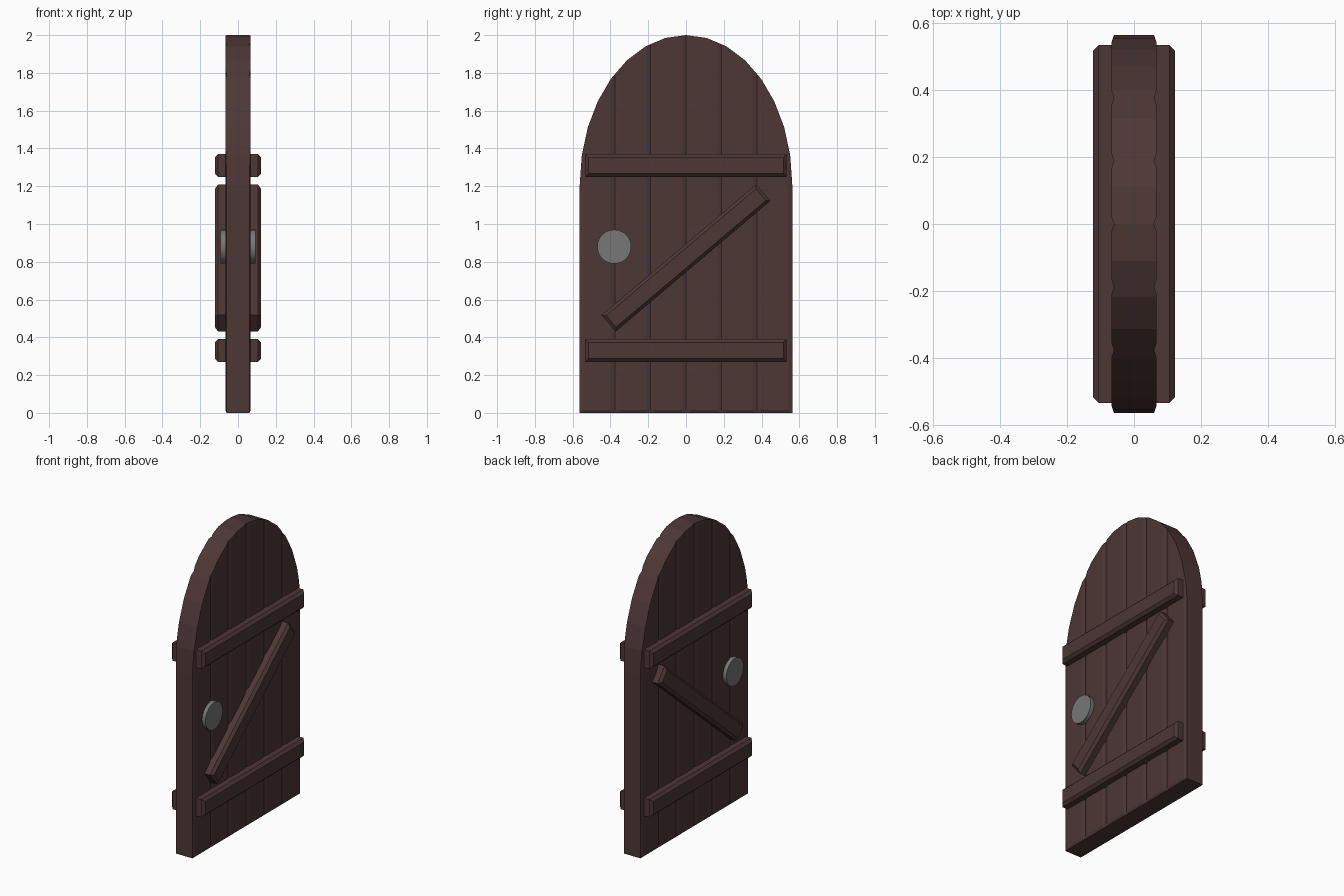
import bpy, bmesh, math
from mathutils import Matrix, Vector

if "Cube" in bpy.data.objects:
    bpy.data.objects.remove(bpy.data.objects["Cube"])

HALF_W, SPRING, TOP = 0.5625, 1.21, 2.0
PLANK = HALF_W / 3


def material(name, color):
    m = bpy.data.materials.new(name)
    m.diffuse_color = color
    m.use_nodes = True
    m.node_tree.nodes["Principled BSDF"].inputs["Base Color"].default_value = m.diffuse_color
    return m


wood = material("dark_wood", (0.075, 0.038, 0.036, 1))
metal = material("grey_metal", (0.185, 0.185, 0.185, 1))


def add_object(name, bm, mat):
    bmesh.ops.recalc_face_normals(bm, faces=bm.faces)
    mesh = bpy.data.meshes.new(name)
    bm.to_mesh(mesh)
    bm.free()
    mesh.materials.append(mat)
    ob = bpy.data.objects.new(name, mesh)
    bpy.context.collection.objects.link(ob)
    return ob


# Arched panel: columns across the width, grooved between six planks
arch = [(-HALF_W * math.cos(math.pi * i / 16),
         SPRING + (TOP - SPRING) * math.sin(math.pi * i / 16)) for i in range(17)]


def arch_height(y):
    for (y0, z0), (y1, z1) in zip(arch, arch[1:]):
        if y <= y1 + 1e-6:
            return z0 + (z1 - z0) * (y - y0) / (y1 - y0)
    return SPRING


def half_depth(y):
    edge = abs(y - round(y / PLANK) * PLANK)
    return 0.06 + 0.007 * min(1, edge / 0.022)


ys = {round(y, 4) for y, z in arch}
for k in range(-3, 4):
    for off in (-0.022, 0, 0.022):
        if abs(k * PLANK + off) <= HALF_W + 1e-6:
            ys.add(round(k * PLANK + off, 4))

bm = bmesh.new()
rings = []
for y in sorted(ys):
    d, h = half_depth(y), arch_height(y)
    section = [(-0.06, 0), (0.06, 0), (d, 0.015), (d, h), (-d, h), (-d, 0.015)]
    rings.append([bm.verts.new((x, y, z)) for x, z in section])
for a, b in zip(rings, rings[1:]):
    for i in range(6):
        j = (i + 1) % 6
        bm.faces.new((a[i], a[j], b[j], b[i]))
bm.faces.new(rings[0])
bm.faces.new(rings[-1])
add_object("door_panel", bm, wood)


# Battens with a chamfered outer face
def batten(name, side, z, length, width, angle=0):
    bm = bmesh.new()
    bmesh.ops.create_cube(bm, size=1)
    bmesh.ops.scale(bm, vec=(0.072, length, width), verts=bm.verts)
    outer = [e for e in bm.edges if all(v.co.x * side > 0 for v in e.verts)]
    bmesh.ops.bevel(bm, geom=outer, offset=0.017, segments=1, affect='EDGES')
    bmesh.ops.transform(bm, verts=bm.verts,
                        matrix=Matrix.Translation((side * 0.086, 0, z))
                        @ Matrix.Rotation(angle, 4, 'X'))
    add_object(name, bm, wood)


# Battens, brace and round handle plate on both faces
for side, label in ((1, "right"), (-1, "left")):
    batten("upper_batten_" + label, side, 1.31, 1.066, 0.12)
    batten("lower_batten_" + label, side, 0.33, 1.066, 0.12)
    batten("diagonal_brace_" + label, side, 0.82, 1.073, 0.115, math.radians(40.2))

    bm = bmesh.new()
    bmesh.ops.create_cone(bm, cap_ends=True, segments=32, radius1=0.09, radius2=0.09,
                          depth=0.042,
                          matrix=Matrix.Translation((side * 0.071, -0.38, 0.88))
                          @ Matrix.Rotation(math.pi / 2, 4, 'Y'))
    knob = add_object("handle_plate_" + label, bm, metal)
    bpy.ops.object.select_all(action='DESELECT')
    knob.select_set(True)
    bpy.context.view_layer.objects.active = knob
    bpy.ops.object.shade_smooth_by_angle(angle=math.radians(30))
